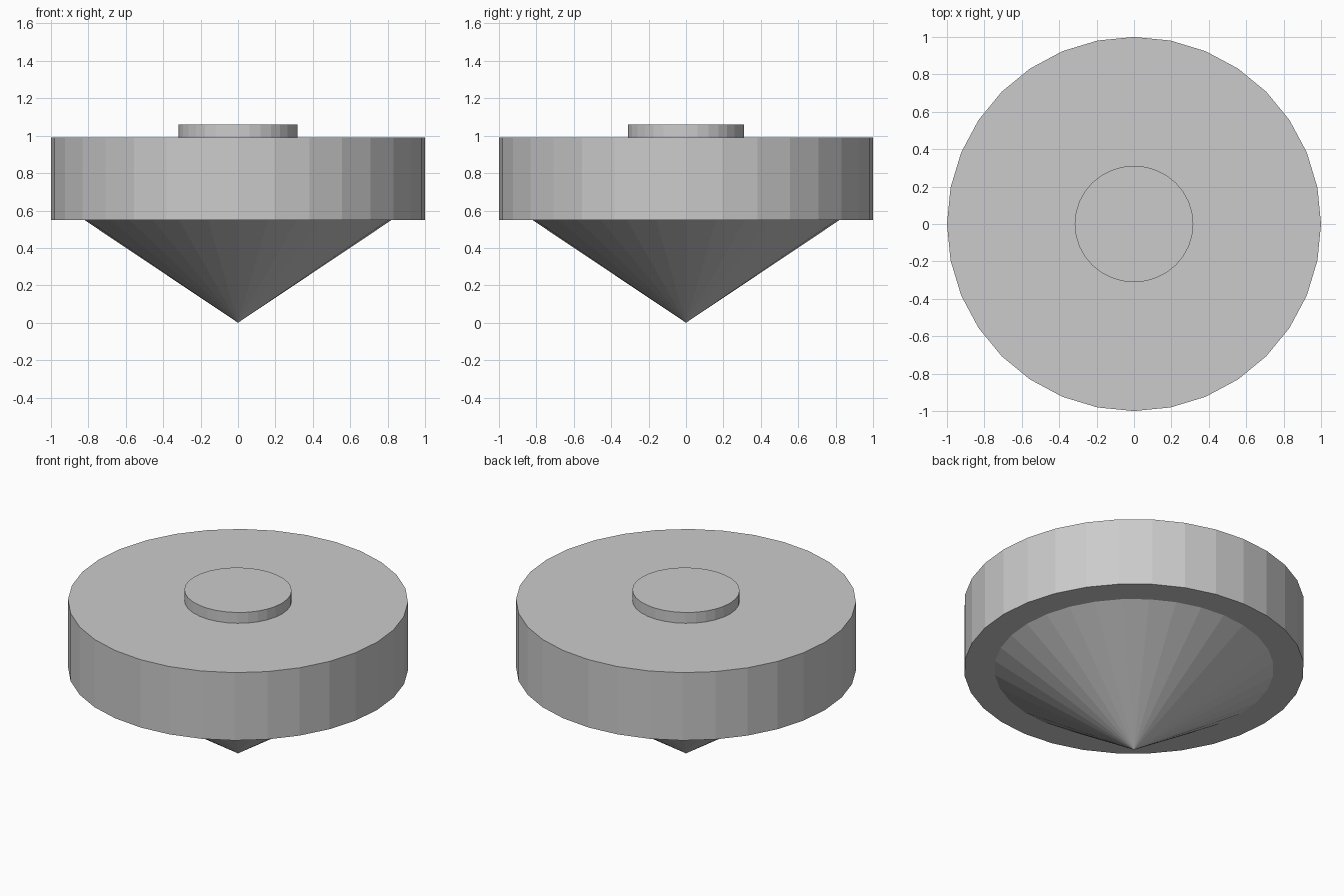
import bpy

if "Cube" in bpy.data.objects:
    bpy.data.objects.remove(bpy.data.objects["Cube"])


def round_part(name, r_bottom, r_top, z0, z1, scale_y=1.0):
    """Flat-shaded 32-sided turned part between two heights."""
    bpy.ops.mesh.primitive_cone_add(vertices=32, radius1=r_bottom, radius2=r_top,
                                    depth=z1 - z0, location=(0, 0, (z0 + z1) / 2))
    part = bpy.context.object
    part.name = name
    part.scale.y = scale_y
    return part


# Pointed underside, running a little way into the disc
slope = 0.822 / 0.55
round_part("point_cone", 0.0, slope * 0.57, 0.0, 0.57)

# Wide main disc
round_part("body_disc", 1.0, 1.0, 0.55, 0.99)

# Small raised cap on top, set slightly into the disc
round_part("top_cap", 0.317, 0.317, 0.95, 1.06, scale_y=0.982)
